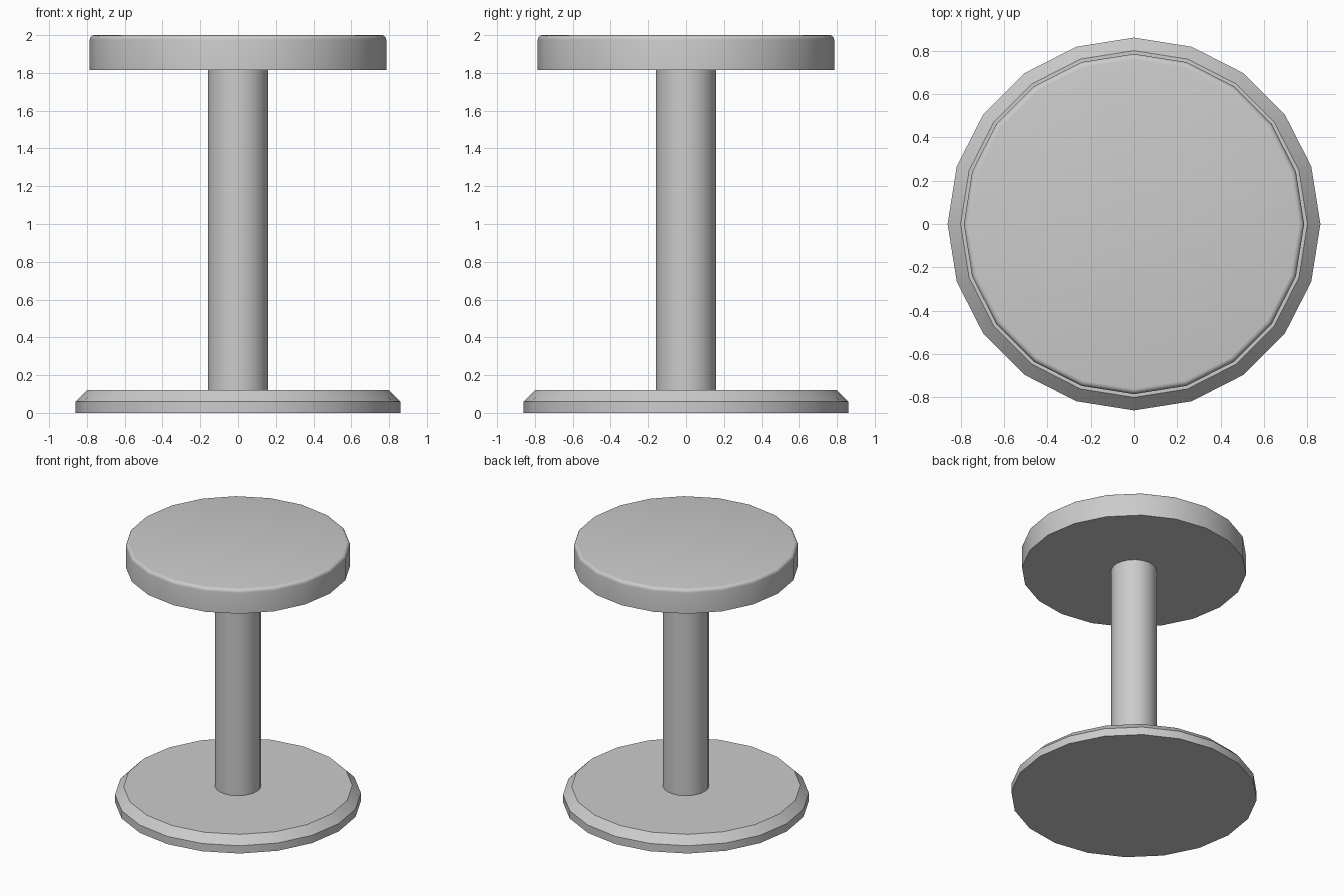
import bpy, bmesh
from math import cos, sin, pi, radians

if "Cube" in bpy.data.objects:
    bpy.data.objects.remove(bpy.data.objects["Cube"])


def lathe(name, profile, sides=20):
    """Closed solid turned around z from (radius, height) points, bottom to top."""
    bm = bmesh.new()
    rings = [[bm.verts.new((r * cos(2 * pi * i / sides), r * sin(2 * pi * i / sides), z))
              for i in range(sides)] for r, z in profile]
    for low, high in zip(rings, rings[1:]):
        for i in range(sides):
            j = (i + 1) % sides
            bm.faces.new((low[i], low[j], high[j], high[i]))
    bm.faces.new(rings[0][::-1])
    bm.faces.new(rings[-1])
    mesh = bpy.data.meshes.new(name)
    bm.to_mesh(mesh)
    bm.free()
    obj = bpy.data.objects.new(name, mesh)
    bpy.context.collection.objects.link(obj)
    bpy.ops.object.select_all(action='DESELECT')
    obj.select_set(True)
    bpy.context.view_layer.objects.active = obj
    bpy.ops.object.shade_smooth_by_angle(angle=radians(30))
    return obj


# Floor plate with a chamfered rim
lathe("base", [(0.86, 0), (0.86, 0.06), (0.80, 0.12)])

# Central column
lathe("post", [(0.16, 0.12), (0.16, 1.815)])

# Seat with a rounded top edge
bevel = 0.025
edge = [(0.785 - bevel + bevel * cos(a), 2.0 - bevel + bevel * sin(a))
        for a in (k * pi / 8 for k in range(5))]
lathe("seat", [(0.785, 1.815)] + edge)
